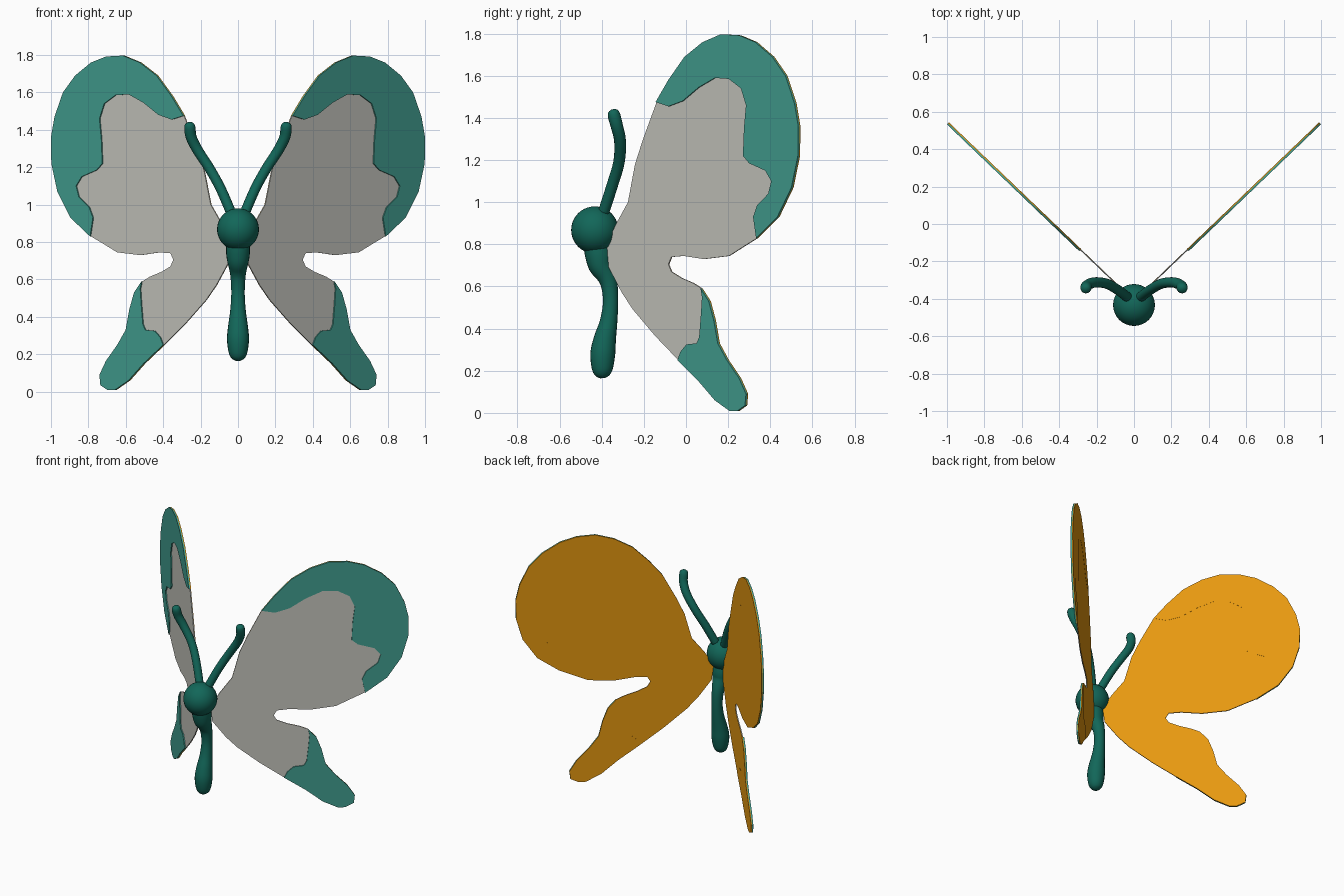
import bpy, bmesh, math
from mathutils import Vector

if "Cube" in bpy.data.objects:
    bpy.data.objects.remove(bpy.data.objects["Cube"])


def material(name, r, g, b):
    m = bpy.data.materials.new(name)
    m.diffuse_color = (r, g, b, 1)
    m.use_nodes = True
    m.node_tree.nodes["Principled BSDF"].inputs["Base Color"].default_value = m.diffuse_color
    return m


PALE = material("pale_grey", 0.58, 0.58, 0.53)
TEAL = material("teal", 0.056, 0.35, 0.285)
ORANGE = material("orange", 0.89, 0.355, 0.006)
DARK = material("dark_green", 0.006, 0.135, 0.10)

# Wing profile pieces as (x, z); the seams include the shared end points
upper_rim = [(.35, 1.58), (.43, 1.69), (.52, 1.76), (.61, 1.797), (.70, 1.792),
             (.78, 1.76), (.865, 1.69), (.93, 1.60), (.975, 1.47), (.994, 1.36),
             (.992, 1.22), (.96, 1.07), (.89, .93)]
upper_seam = [(.287, 1.475), (.35, 1.455), (.42, 1.48), (.50, 1.545), (.58, 1.59),
              (.65, 1.585), (.71, 1.54), (.735, 1.46), (.725, 1.35), (.72, 1.22),
              (.75, 1.185), (.83, 1.15), (.86, 1.10), (.845, 1.04), (.79, .985),
              (.77, .93), (.785, .83)]
notch = [(.71, .785), (.645, .745), (.52, .73), (.42, .745), (.36, .74),
         (.345, .705), (.36, .67), (.41, .64), (.47, .615)]
lower_rim = [(.55, .53), (.575, .44), (.595, .33), (.64, .25), (.70, .165),
             (.735, .09), (.73, .035), (.69, .008), (.655, .008), (.58, .06), (.50, .15)]
lower_seam = [(.51, .59), (.517, .55), (.512, .47), (.503, .36), (.49, .33),
              (.44, .325), (.41, .29), (.395, .25)]
root = [(.28, .365), (.17, .49), (.115, .57), (.05, .69), (.04, .80), (.085, .895),
        (.145, 1.0), (.18, 1.18), (.22, 1.30)]


def wing_panel(name, outline, side, front_mat, front, back, split):
    """Thin panel on the slanted wing plane: own colour in front, orange behind."""
    normal = Vector((.69, -.72, 0))
    bm = bmesh.new()
    loops = []
    for offset in (front, split, back):
        ring = []
        for x, z in outline:
            p = Vector((x, .54 + .958 * (x - .995), z)) + normal * offset
            ring.append(bm.verts.new((p.x * side, p.y, p.z)))
        loops.append(ring)
    n = len(outline)
    for layer in range(2):
        for i in range(n):
            j = (i + 1) % n
            f = bm.faces.new((loops[layer][i], loops[layer][j],
                              loops[layer + 1][j], loops[layer + 1][i]))
            f.material_index = layer
    bm.faces.new(loops[0]).material_index = 0
    bm.faces.new(loops[2]).material_index = 1
    bmesh.ops.recalc_face_normals(bm, faces=bm.faces)
    bmesh.ops.triangulate(bm, faces=[f for f in bm.faces if len(f.verts) > 4])
    finish(bm, name, [front_mat, ORANGE])


def finish(bm, name, mats, smooth=False):
    me = bpy.data.meshes.new(name)
    for f in bm.faces:
        f.smooth = smooth
    bm.to_mesh(me)
    bm.free()
    for m in mats:
        me.materials.append(m)
    ob = bpy.data.objects.new(name, me)
    bpy.context.collection.objects.link(ob)


def spline(pts, steps=4):
    """Catmull-Rom resampling of (x, y, z, radius) points."""
    p = [Vector(q) for q in pts]
    p = [p[0]] + p + [p[-1]]
    out = []
    for a, b, c, d in zip(p, p[1:], p[2:], p[3:]):
        for s in range(steps):
            t = s / steps
            out.append(.5 * (2 * b + (c - a) * t + (2 * a - 5 * b + 4 * c - d) * t * t
                             + (3 * b - a - 3 * c + d) * t ** 3))
    return out + [p[-1]]


def tube(name, pts, sides=20):
    """Smooth tube of varying radius, listed from bottom to top."""
    path = spline(pts)
    bm = bmesh.new()
    rings = []
    for i, q in enumerate(path):
        tangent = (path[min(i + 1, len(path) - 1)] - path[max(i - 1, 0)]).to_3d()
        rot = Vector((0, 0, 1)).rotation_difference(tangent.normalized())
        rings.append([bm.verts.new(q.to_3d() + rot @ Vector(
            (q[3] * math.cos(a), q[3] * math.sin(a), 0)))
            for a in (2 * math.pi * k / sides for k in range(sides))])
    for lo, hi in zip(rings, rings[1:]):
        for k in range(sides):
            j = (k + 1) % sides
            bm.faces.new((lo[k], lo[j], hi[j], hi[k]))
    bm.faces.new(rings[0][::-1])
    bm.faces.new(rings[-1])
    finish(bm, name, [DARK], True)


# Wings and antennae on both sides
for label, side in (("right", 1), ("left", -1)):
    wing_panel(label + "_wing_centre", upper_seam + notch + lower_seam + root,
               side, PALE, .002, -.005, -.004)
    wing_panel(label + "_upper_wing_tip", upper_rim + upper_seam[::-1],
               side, TEAL, .009, -.006, 0)
    wing_panel(label + "_lower_wing_tip", lower_rim + lower_seam[::-1],
               side, TEAL, .009, -.006, 0)
    antenna = [(.03, -.395, .94, .027), (.09, -.35, 1.08, .027), (.15, -.318, 1.19, .027),
               (.215, -.313, 1.29, .028), (.25, -.328, 1.36, .029),
               (.257, -.341, 1.41, .030), (.257, -.345, 1.432, .023),
               (.257, -.347, 1.441, .008)]
    tube(label + "_antenna", [(x * side, y, z, r) for x, y, z, r in antenna], 16)

# Thorax and abdomen
tube("body", [(0, -.395, .165, .012), (0, -.396, .178, .034), (0, -.397, .21, .050),
              (0, -.395, .28, .059), (0, -.385, .35, .053), (0, -.368, .43, .042),
              (0, -.358, .52, .036), (0, -.363, .60, .039), (0, -.378, .65, .046),
              (0, -.405, .70, .058), (0, -.415, .75, .064), (0, -.425, .80, .062)])

# Head
bm = bmesh.new()
bmesh.ops.create_uvsphere(bm, u_segments=32, v_segments=20, radius=.112)
bmesh.ops.translate(bm, verts=bm.verts, vec=(0, -.433, .868))
finish(bm, "head", [DARK], True)
